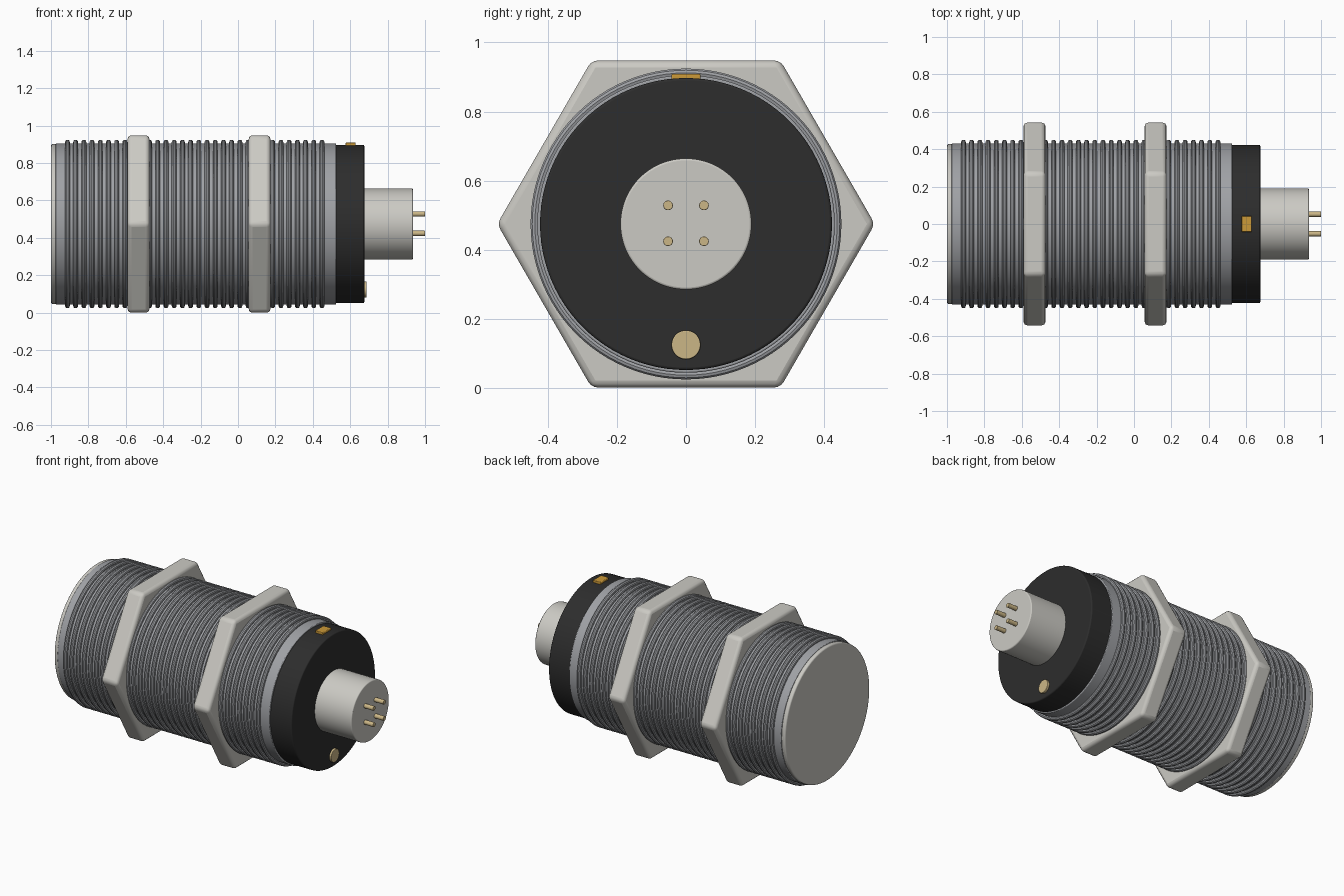
import bpy, bmesh
from math import cos, sin, pi, sqrt

cube = bpy.data.objects.get("Cube")
if cube:
    bpy.data.objects.remove(cube, do_unlink=True)

APOTHEM = 0.474      # half the nut height; also the height of the main axis
AXIS = APOTHEM


def material(name, r, g, b):
    m = bpy.data.materials.new(name)
    m.use_nodes = True
    m.diffuse_color = (r, g, b, 1)
    m.node_tree.nodes["Principled BSDF"].inputs["Base Color"].default_value = (r, g, b, 1)
    return m


nickel = material("warm light metal", 0.60, 0.59, 0.55)
steel = material("grey metal", 0.35, 0.36, 0.38)
black = material("black plastic", 0.026, 0.026, 0.026)
gold = material("pale gold", 0.60, 0.47, 0.24)
amber = material("amber", 0.60, 0.32, 0.04)


def finish(bm, name, mat, bevel, segments=3):
    bmesh.ops.recalc_face_normals(bm, faces=bm.faces)
    mesh = bpy.data.meshes.new(name)
    bm.to_mesh(mesh)
    bm.free()
    mesh.materials.append(mat)
    ob = bpy.data.objects.new(name, mesh)
    bpy.context.collection.objects.link(ob)
    bpy.ops.object.select_all(action='DESELECT')
    ob.select_set(True)
    bpy.context.view_layer.objects.active = ob
    bpy.ops.object.shade_smooth_by_angle(angle=pi / 6)
    if bevel:
        mod = ob.modifiers.new("Rounded edges", 'BEVEL')
        mod.width = bevel
        mod.segments = segments
        mod.limit_method = 'ANGLE'
        mod.angle_limit = pi / 6
    return ob


def lathe(name, profile, mat, sides=96, bevel=0.0, y=0.0, z=AXIS, closed=False):
    """Spin (x, radius) points about a line parallel to x."""
    bm = bmesh.new()
    rings = [[bm.verts.new((x, y + r * cos(2 * pi * i / sides), z + r * sin(2 * pi * i / sides)))
              for i in range(sides)] for x, r in profile]
    pairs = list(zip(rings, rings[1:]))
    if closed:
        pairs.append((rings[-1], rings[0]))
    else:
        bm.faces.new(rings[0])
        bm.faces.new(rings[-1])
    for a, b in pairs:
        for i in range(sides):
            j = (i + 1) % sides
            bm.faces.new((a[i], a[j], b[j], b[i]))
    return finish(bm, name, mat, bevel)


def rod(name, x0, x1, radius, mat, **options):
    return lathe(name, [(x0, radius), (x1, radius)], mat, **options)


# Main barrel, sensing face and rear collar
rod("barrel", -0.975, 0.525, 0.431, steel, bevel=0.004)
rod("sensing_face", -1.0, -0.97, 0.427, nickel, bevel=0.008)
rod("rear_collar", 0.52, 0.675, 0.423, black, bevel=0.007)

# Thread ridges along the barrel
RIDGES = 32
for k in range(RIDGES):
    centre = -0.912 + k * 1.361 / (RIDGES - 1)
    section = [(centre + 0.013 * cos(2 * pi * t / 10), 0.438 + 0.013 * sin(2 * pi * t / 10))
               for t in range(10)]
    lathe(f"thread_ridge_{k + 1}", section, steel, closed=True)

# Two hexagonal lock nuts
for label, x in (("front", -0.532), ("rear", 0.115)):
    rod(f"{label}_lock_nut", x - 0.058, x + 0.058, APOTHEM * 2 / sqrt(3), nickel,
        sides=6, bevel=0.02)

# Plug with four pins
rod("plug", 0.67, 0.935, 0.19, nickel, bevel=0.006)
for i, (sy, sz) in enumerate([(-1, -1), (1, -1), (-1, 1), (1, 1)]):
    rod(f"pin_{i + 1}", 0.93, 1.0, 0.014, gold, sides=24, bevel=0.002,
        y=sy * 0.052, z=AXIS + 0.002 + sz * 0.052)

# Adjuster screw on the collar's end
rod("adjuster_screw", 0.66, 0.688, 0.042, gold, sides=48, bevel=0.003, z=0.124)

# Indicator light on top of the collar
bm = bmesh.new()
bmesh.ops.create_cube(bm, size=1)
bmesh.ops.scale(bm, vec=(0.055, 0.084, 0.03), verts=bm.verts)
bmesh.ops.translate(bm, vec=(0.602, 0, 0.894), verts=bm.verts)
finish(bm, "indicator_light", amber, 0.004)
